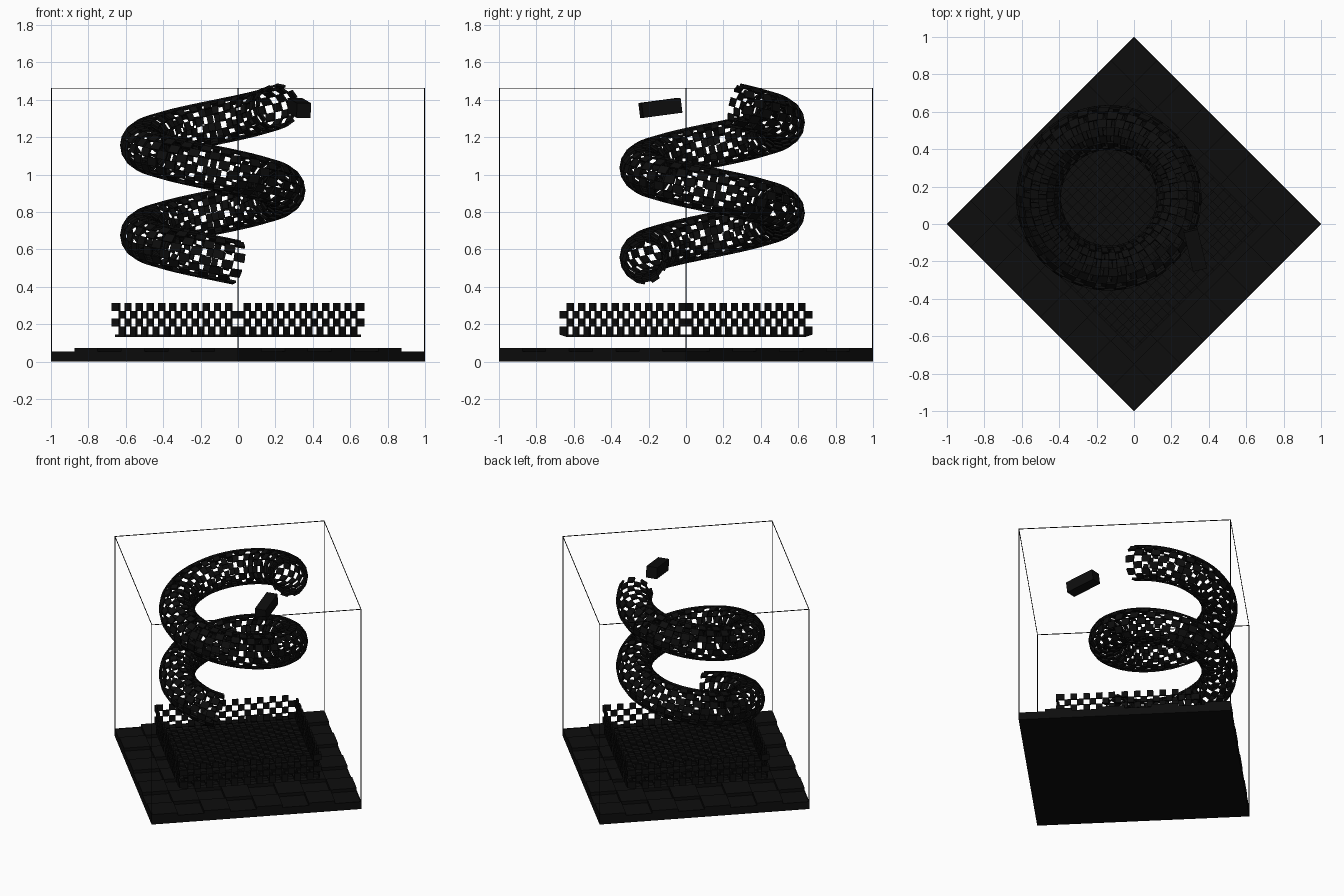
import bpy, bmesh, math
from mathutils import Vector, Matrix

if "Cube" in bpy.data.objects:
    bpy.data.objects.remove(bpy.data.objects["Cube"])

black = bpy.data.materials.new("black")
black.diffuse_color = (0.004, 0.004, 0.004, 1)
black.use_nodes = True
black.node_tree.nodes["Principled BSDF"].inputs["Base Color"].default_value = black.diffuse_color


def finish(bm, name):
    bmesh.ops.remove_doubles(bm, verts=bm.verts[:], dist=1e-4)
    me = bpy.data.meshes.new(name)
    bm.to_mesh(me)
    bm.free()
    me.materials.append(black)
    ob = bpy.data.objects.new(name, me)
    bpy.context.collection.objects.link(ob)
    return ob


def checker(bm, point, nu, nv, parity):
    """Add every second cell of an nu x nv sheet given by point(i, j)."""
    for i in range(nu):
        for j in range(nv):
            if (i + j + parity) % 2 == 0:
                cell = [(i, j), (i, j + 1), (i + 1, j + 1), (i + 1, j)]
                bm.faces.new([bm.verts.new(point(*c)) for c in cell])


def box(bm, matrix, size):
    bmesh.ops.create_cube(bm, size=1, matrix=matrix @ Matrix.Diagonal((*size, 1)))


def thicken(ob, thickness, offset):
    m = ob.modifiers.new("thickness", 'SOLIDIFY')
    m.thickness, m.offset, m.use_even_offset = thickness, offset, True
    m.thickness_clamp = 0


SIDE = math.sqrt(2)
turn = Matrix.Rotation(math.radians(45), 4, 'Z')

# Base plate, standing as a diamond
bm = bmesh.new()
box(bm, turn @ Matrix.Translation((0, 0, 0.025)), (SIDE, SIDE, 0.05))
finish(bm, "base_plate")

# Raised squares of the 8 x 8 board
bm = bmesh.new()
c = SIDE / 8
for i in range(8):
    for j in range(8):
        if (i + j) % 2 == 0:
            box(bm, turn @ Matrix.Translation(((i - 3.5) * c, (j - 3.5) * c, 0.061)),
                (c * 0.9999, c * 0.9999, 0.023))
board = bpy.data.meshes.new("board_squares")
bm.to_mesh(board)
bm.free()
board.materials.append(black)
bpy.context.collection.objects.link(bpy.data.objects.new("board_squares", board))

# Open tray with checkered walls and floor
N, H, Z0 = 22, 0.658, 0.145
step = H * SIDE / N
corners = [Vector(p) for p in ((-H, 0, Z0), (0, -H, Z0), (H, 0, Z0), (0, H, Z0))]
bm = bmesh.new()
for k in range(4):
    a, b = corners[k], corners[(k + 1) % 4]
    checker(bm, lambda i, j: a.lerp(b, j / N) + Vector((0, 0, i * step)), 4, N, k + 1)
L, F, R, B = corners
checker(bm, lambda i, j: L + (F - L) * i / N + (B - L) * j / N, N, N, 0)
thicken(finish(bm, "checkered_tray"), 0.0135, 1)

# Helical tube with every second cell open
SEGS, SIDES = 92, 16
RAD, TUBE, PITCH = 0.376, 0.12, 0.48


def tube_point(i, j):
    ang = math.radians(-70 - 630 * i / SEGS)
    z = 0.53 + PITCH * 630 / 360 * i / SEGS
    out = Vector((math.cos(ang), math.sin(ang), 0))
    tan = Vector((math.sin(ang) * RAD, -math.cos(ang) * RAD, PITCH / math.tau)).normalized()
    v = math.tau * j / SIDES
    centre = Vector((-0.135, 0.14, z)) + out * RAD
    return centre + (out * math.cos(v) + tan.cross(out) * math.sin(v)) * TUBE


bm = bmesh.new()
checker(bm, tube_point, SEGS, SIDES, 0)
thicken(finish(bm, "helix_tube"), 0.013, -1)

# Small tilted block beside the upper end of the tube
bm = bmesh.new()
tilt = Vector((-0.05, 0.21, 0.028)).to_track_quat('Y', 'Z').to_matrix().to_4x4()
box(bm, Matrix.Translation((0.327, -0.137, 1.357)) @ tilt, (0.077, 0.216, 0.08))
finish(bm, "floating_block")

# Hair-thin cube frame standing on the base
bm = bmesh.new()
t, h = 0.004, SIDE / 2 - 0.002
mid = turn @ Matrix.Translation((0, 0, 0.05 + SIDE / 2))
for axis in range(3):
    for s in (-h, h):
        for q in (-h, h):
            pos, size = [s, q], [t, t]
            pos.insert(axis, 0)
            size.insert(axis, SIDE)
            box(bm, mid @ Matrix.Translation(pos), size)
finish(bm, "thin_frame")
